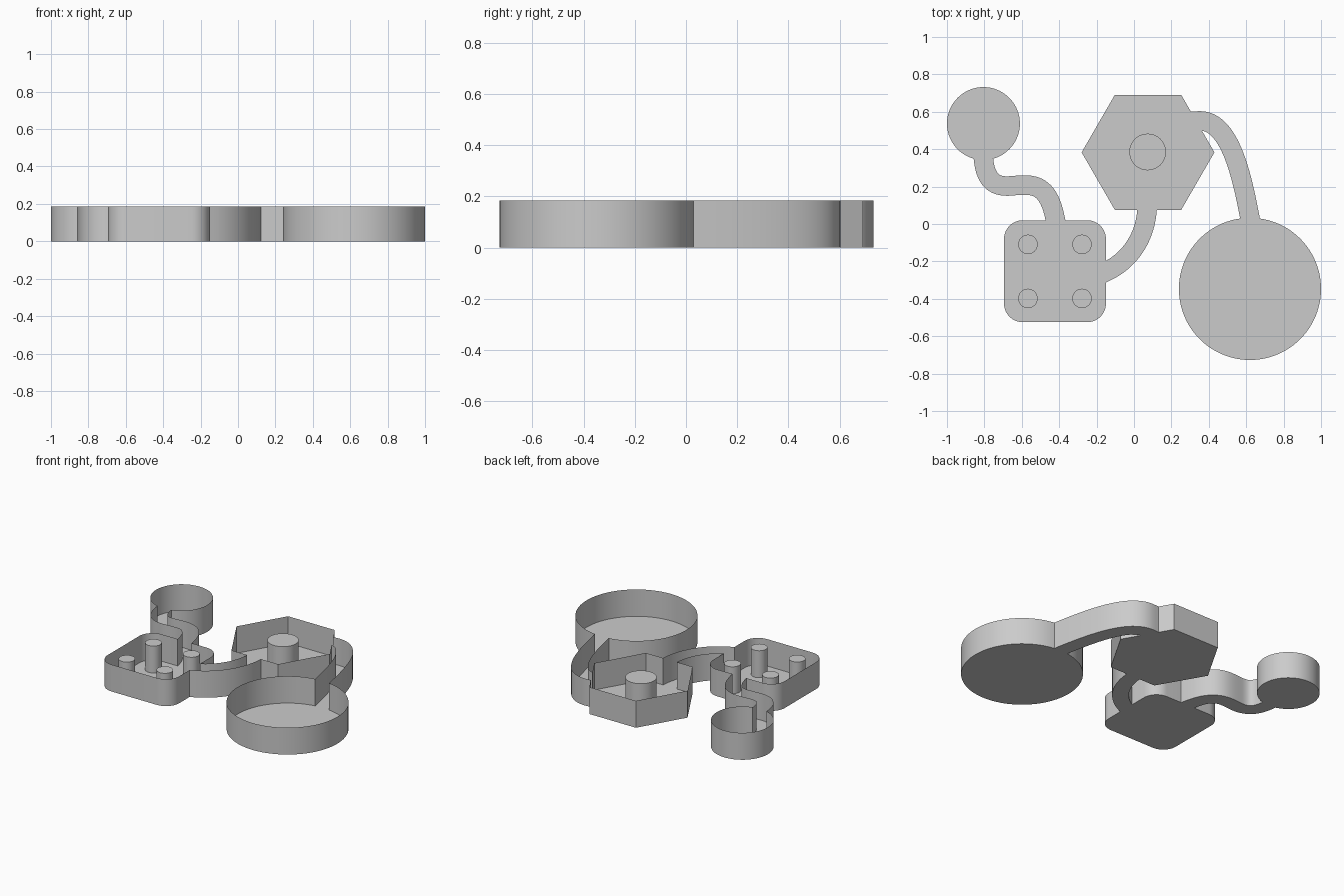
import bpy, bmesh
from math import pi, cos, sin
from mathutils import Vector
from mathutils.geometry import interpolate_bezier

if "Cube" in bpy.data.objects:
    bpy.data.objects.remove(bpy.data.objects["Cube"])

H = 0.185      # wall height
W = 0.052      # half width of the channels


def prism(name, outline, caps=True):
    bm = bmesh.new()
    face = bm.faces.new([bm.verts.new((x, y, 0)) for x, y in outline])
    ext = bmesh.ops.extrude_face_region(bm, geom=[face], use_keep_orig=True)
    bmesh.ops.translate(bm, vec=(0, 0, H),
                        verts=[v for v in ext['geom'] if isinstance(v, bmesh.types.BMVert)])
    bmesh.ops.recalc_face_normals(bm, faces=bm.faces)
    mesh = bpy.data.meshes.new(name)
    bm.to_mesh(mesh)
    bm.free()
    ob = bpy.data.objects.new(name, mesh)
    bpy.context.collection.objects.link(ob)
    return ob


def ring(cx, cy, r, n):
    return [(cx + r * cos(2 * pi * i / n), cy + r * sin(2 * pi * i / n)) for i in range(n)]


def rounded_square(cx, cy, half, r, n=10):
    pts = []
    for k, (sx, sy) in enumerate([(1, 1), (-1, 1), (-1, -1), (1, -1)]):
        for i in range(n + 1):
            a = pi / 2 * (k + i / n)
            pts.append((cx + sx * (half - r) + r * cos(a), cy + sy * (half - r) + r * sin(a)))
    return pts


def channel(*beziers):
    line = []
    for p0, p1, p2, p3 in beziers:
        pts = interpolate_bezier(*[Vector((*p, 0)) for p in (p0, p1, p2, p3)], 24)
        line += pts[1:] if line else pts
    # run both ends a little way into the chambers
    line.insert(0, line[0] + (line[0] - line[1]).normalized() * 0.06)
    line.append(line[-1] + (line[-1] - line[-2]).normalized() * 0.06)
    left, right = [], []
    for i, p in enumerate(line):
        t = (line[min(i + 1, len(line) - 1)] - line[max(i - 1, 0)]).normalized()
        left.append((p.x - t.y * W, p.y + t.x * W))
        right.append((p.x + t.y * W, p.y - t.x * W))
    return left + right[::-1]


# chambers and the channels between them
tray = prism("tray", rounded_square(-0.4225, -0.2525, 0.2725, 0.1))
parts = [
    prism("hex_chamber", ring(0.075, 0.383, 0.355, 6)),
    prism("small_round_chamber", ring(-0.805, 0.537, 0.195, 64)),
    prism("large_round_chamber", ring(0.62, -0.347, 0.38, 96)),
    prism("s_channel", channel(
        ((-.805, .35), (-.795, .25), (-.76, .2), (-.67, .203)),
        ((-.67, .203), (-.56, .21), (-.46, .24), (-.42, .02)))),
    prism("middle_channel", channel(((.07, .08), (.06, -.08), (-.03, -.2), (-.15, -.255)))),
    prism("arched_channel", channel(((.33, .55), (.50, .575), (.57, .3), (.62, .03)))),
]
for p in parts:
    mod = tray.modifiers.new(p.name, 'BOOLEAN')
    mod.operation, mod.solver, mod.object = 'UNION', 'EXACT', p
deps = bpy.context.evaluated_depsgraph_get()
merged = bpy.data.meshes.new_from_object(tray.evaluated_get(deps))
tray.modifiers.clear()
tray.data = merged
for p in parts:
    bpy.data.objects.remove(p)


def drop_faces(ob, test):
    bm = bmesh.new()
    bm.from_mesh(ob.data)
    bmesh.ops.delete(bm, geom=[f for f in bm.faces if test(f)], context='FACES')
    bm.to_mesh(ob.data)
    bm.free()


# open top of the tray
drop_faces(tray, lambda f: f.calc_center_median().z > H - 0.001)

# posts standing on the floor
posts = [prism("hex_post", ring(0.073, 0.385, 0.098, 48))]
for x in (-0.567, -0.278):
    for y in (-0.398, -0.109):
        posts.append(prism("corner_post", ring(x, y, 0.052, 32)))
for p in posts:
    drop_faces(p, lambda f: f.calc_center_median().z < 0.001)

# smooth round walls, sharp corners
bpy.ops.object.select_all(action='DESELECT')
for ob in [tray] + posts:
    ob.select_set(True)
bpy.context.view_layer.objects.active = tray
bpy.ops.object.shade_smooth_by_angle(angle=pi / 6)
